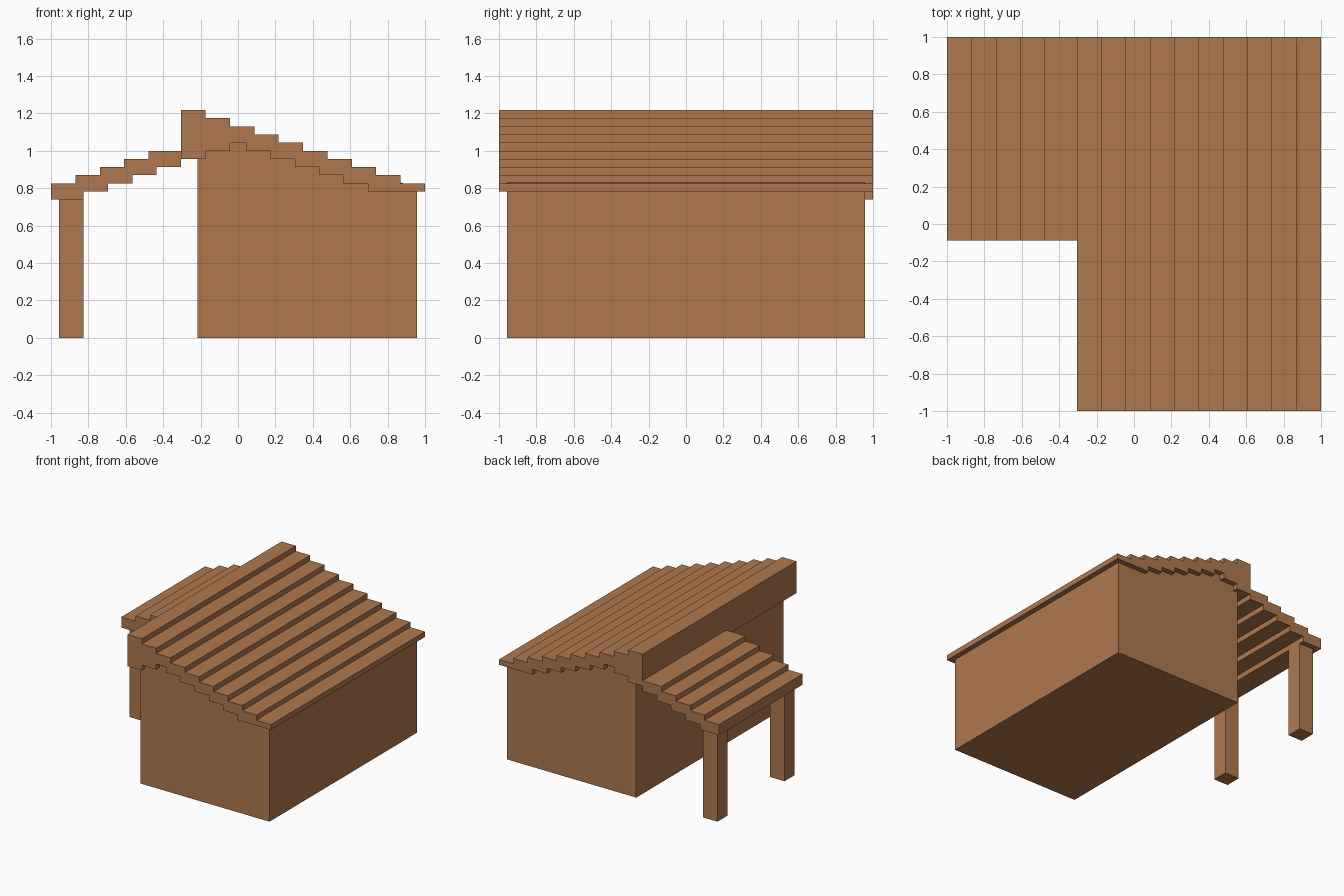
import bpy
import bmesh

cube = bpy.data.objects.get("Cube")
if cube:
    bpy.data.objects.remove(cube, do_unlink=True)

U = 1 / 23  # grid unit: the roof is 46 units wide and 46 deep

wood = bpy.data.materials.new("warm_brown_wood")
colour = (0.43, 0.19, 0.077, 1)
wood.diffuse_color = colour
wood.use_nodes = True
bsdf = next(n for n in wood.node_tree.nodes if n.type == 'BSDF_PRINCIPLED')
bsdf.inputs["Base Color"].default_value = colour
bsdf.inputs["Roughness"].default_value = 0.8


def extrude_profile(name, profile, y0, y1):
    """Extrude an (x, z) outline from y0 to y1, all in grid units."""
    bm = bmesh.new()
    face = bm.faces.new([bm.verts.new((x * U, y0 * U, z * U)) for x, z in profile])
    moved = bmesh.ops.extrude_face_region(bm, geom=[face])["geom"]
    verts = [v for v in moved if isinstance(v, bmesh.types.BMVert)]
    bmesh.ops.translate(bm, verts=verts, vec=(0, (y1 - y0) * U, 0))
    bmesh.ops.recalc_face_normals(bm, faces=bm.faces)
    mesh = bpy.data.meshes.new(name)
    bm.to_mesh(mesh)
    bm.free()
    mesh.materials.append(wood)
    obj = bpy.data.objects.new(name, mesh)
    bpy.context.collection.objects.link(obj)
    return obj


def stairs(edges, heights):
    """Stepped line: heights[i] spans edges[i] to edges[i + 1]."""
    points = []
    for a, b, z in zip(edges, edges[1:], heights):
        points += [(a, z), (b, z)]
    return points


# Main roof: one long stepped slope above, a stepped gable underneath
top = stairs(range(-7, 24, 3), range(28, 18, -1))
under = stairs([-7, -4, -1, 1, 4, 7, 10, 13, 16, 23],
               [22, 23, 24, 23, 22, 21, 20, 19, 18])
extrude_profile("main_roof", top + under[::-1], -23, 23)

# Lean-to roof over the open side bay
top = stairs([-23, -20, -17, -14, -11, -7], range(19, 24))
under = stairs([-23, -19, -16, -13, -10, -7], range(17, 22))
extrude_profile("lean_to_roof", top + under[::-1], -2, 23)

# House body, its gable top buried inside the roof
extrude_profile("house_body",
                [(-5, 0), (22, 0), (22, 18.5), (0, 25), (-5, 23.5)], -22, 22)

# Posts carrying the lean-to
for name, y in (("front_post", -1), ("back_post", 19)):
    extrude_profile(name, [(-22, 0), (-19, 0), (-19, 17), (-22, 17)], y, y + 3)
